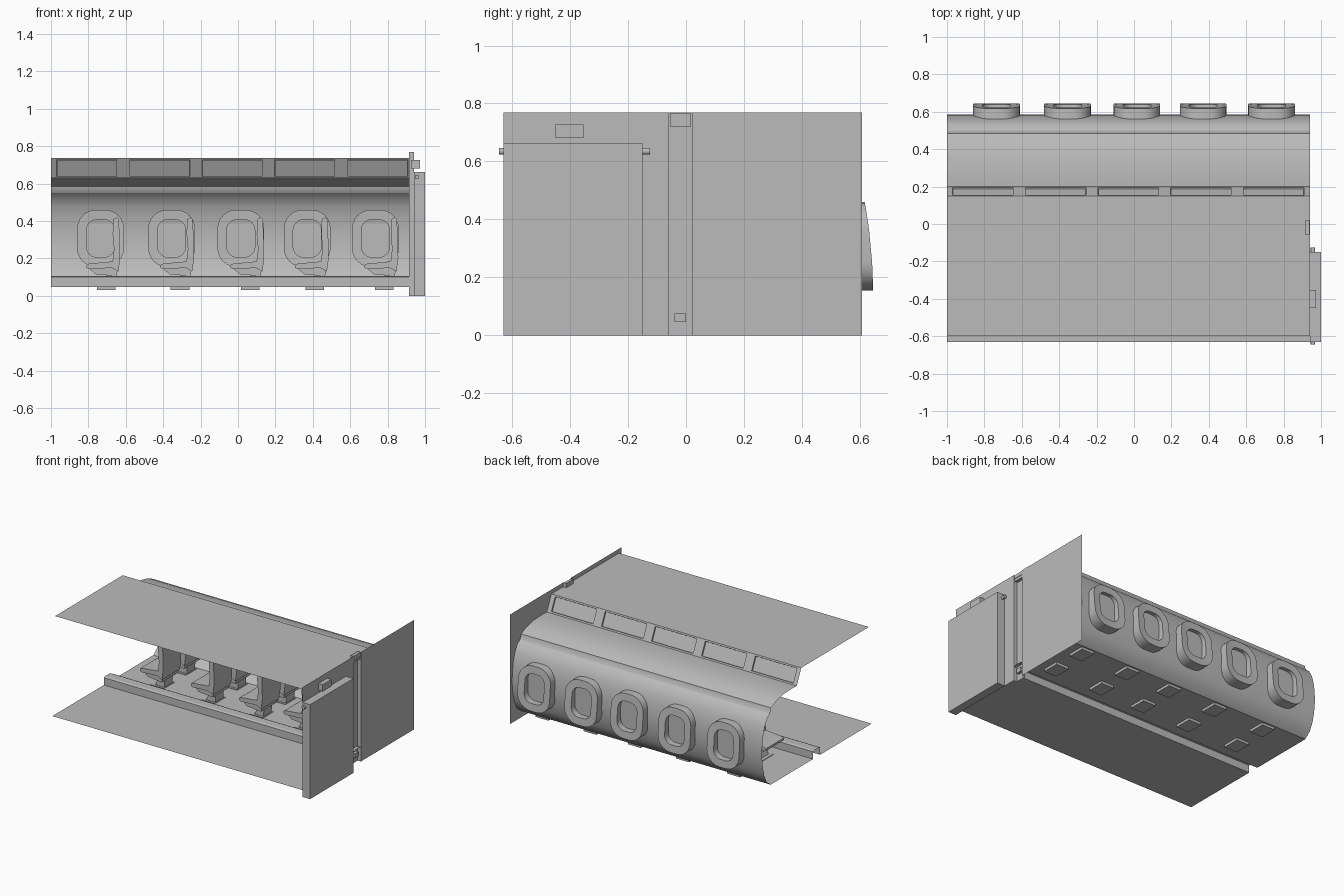
import bpy, bmesh, math
from mathutils import Vector

cube = bpy.data.objects.get("Cube")
if cube:
    bpy.data.objects.remove(cube, do_unlink=True)

grey = bpy.data.materials.new("plain grey")
grey.use_nodes = True
tone = (0.5, 0.5, 0.5, 1)
grey.diffuse_color = tone
grey.node_tree.nodes["Principled BSDF"].inputs["Base Color"].default_value = tone

LEFT, RIGHT = -1.0, 0.94      # ends of the cabin along x


def finish(bm, name, smooth=False, recalc=True):
    if recalc:
        bmesh.ops.recalc_face_normals(bm, faces=bm.faces)
    me = bpy.data.meshes.new(name)
    bm.to_mesh(me)
    bm.free()
    me.materials.append(grey)
    ob = bpy.data.objects.new(name, me)
    bpy.context.collection.objects.link(ob)
    if smooth:
        bpy.ops.object.select_all(action='DESELECT')
        ob.select_set(True)
        bpy.context.view_layer.objects.active = ob
        bpy.ops.object.shade_smooth_by_angle(angle=math.radians(30))
    return ob


def box(name, x, y, z):
    bm = bmesh.new()
    bmesh.ops.create_cube(bm, size=1)
    for v in bm.verts:
        v.co = [a + (c + 0.5) * (b - a) for c, (a, b) in zip(v.co, (x, y, z))]
    return finish(bm, name)


def sheet(name, profile, xs=(LEFT, RIGHT), smooth=False):
    """Open surface: a (y, z) profile swept along x."""
    bm = bmesh.new()
    rows = [[bm.verts.new((x, y, z)) for x in xs] for y, z in profile]
    for a, b in zip(rows, rows[1:]):
        for i in range(len(xs) - 1):
            bm.faces.new((a[i], a[i + 1], b[i + 1], b[i]))
    return finish(bm, name, smooth)


def prism(name, outline, y0, y1, smooth=False):
    """Solid: an (x, z) outline extruded along y."""
    bm = bmesh.new()
    face = bm.faces.new([bm.verts.new((x, y0, z)) for x, z in outline])
    out = bmesh.ops.extrude_face_region(bm, geom=[face])
    for v in out["geom"]:
        if isinstance(v, bmesh.types.BMVert):
            v.co.y = y1
    return finish(bm, name, smooth)


# Floor, ceiling and the hollow rail between the floor halves
sheet("front_floor", [(-0.63, 0.048), (-0.06, 0.048)])
sheet("back_floor", [(0.02, 0.048), (0.49, 0.048)])
sheet("floor_rail", [(-0.06, 0.048), (-0.06, 0.1), (-0.045, 0.105),
                     (0.005, 0.105), (0.02, 0.1), (0.02, 0.048)])
sheet("ceiling", [(-0.6, 0.738), (0.15, 0.738)])

# Side wall, curved outward
wall = [(0.5, 0.55), (0.53, 0.525), (0.555, 0.48), (0.573, 0.42), (0.583, 0.35),
        (0.585, 0.28), (0.578, 0.21), (0.562, 0.14), (0.535, 0.085), (0.49, 0.048)]
sheet("side_wall", wall, smooth=True)

# Overhead underside with the groove above the wall
sheet("overhead_lining", [(0.2, 0.63), (0.25, 0.632), (0.35, 0.628), (0.43, 0.61),
                          (0.485, 0.585), (0.488, 0.57), (0.5, 0.55)], smooth=True)

# Sloped strip holding recessed panels
edges = [LEFT]
for i in range(5):
    edges += [-0.98 + 0.3885 * i, -0.635 + 0.3885 * i]
edges.append(RIGHT)
bm = bmesh.new()
top = [bm.verts.new((x, 0.15, 0.738)) for x in edges]
low = [bm.verts.new((x, 0.2, 0.63)) for x in edges]
strip = [bm.faces.new((low[i + 1], low[i], top[i], top[i + 1])) for i in range(len(edges) - 1)]
bm.normal_update()
panels = strip[1::2]
side = 1 if panels[0].normal.y > 0 else -1
frame = bmesh.ops.inset_individual(bm, faces=panels, thickness=0.015)
bmesh.ops.inset_individual(bm, faces=panels, thickness=0.002, depth=-0.01 * side)
finish(bm, "overhead_panels", recalc=False)


# Windows: rounded frames recessed on both sides
def rounded(w, h, r, steps=6):
    pts = []
    for q, (sx, sz) in enumerate(((1, 1), (-1, 1), (-1, -1), (1, -1))):
        for k in range(steps + 1):
            a = math.pi / 2 * (q + k / steps)
            pts.append((sx * (w / 2 - r) + r * math.cos(a), sz * (h / 2 - r) + r * math.sin(a)))
    return pts


def outer_y(z):
    t = (z + 0.15) / 0.3
    return 0.645 - 0.028 * t * t


def window(x):
    big, small = rounded(0.25, 0.305, 0.1), rounded(0.15, 0.2, 0.055)
    flat = lambda y: (lambda z: y)
    stages = [(small, flat(0.578)), (small, flat(0.556)), (big, flat(0.552)),
              (big, outer_y), (small, lambda z: outer_y(z) - 0.004), (small, flat(0.595))]
    bm = bmesh.new()
    loops = [[bm.verts.new((x + px, f(pz), 0.307 + pz)) for px, pz in pts] for pts, f in stages]
    for a, b in zip(loops, loops[1:]):
        for i in range(len(a)):
            j = (i + 1) % len(a)
            bm.faces.new((a[i], a[j], b[j], b[i]))
    bm.faces.new(loops[0])
    bm.faces.new(loops[-1])
    finish(bm, "window_frame", True)


for x in (-0.735, -0.355, 0.015, 0.37, 0.735):
    window(x)


# Seats face the left end, two in each row
def seat(x, y):
    def part(name, pts, half, smooth=False):
        prism(name, [(x + px, pz) for px, pz in pts], y - half, y + half, smooth)
    box("seat_foot", (x - 0.125, x - 0.025), (y - 0.06, y + 0.06), (0.03, 0.052))
    part("seat_leg", [(-0.1, 0.05), (-0.03, 0.05), (-0.025, 0.12), (-0.07, 0.12)], 0.045)
    part("seat_frame", [(-0.13, 0.115), (-0.02, 0.105), (-0.01, 0.15), (-0.165, 0.145)], 0.085)
    part("seat_cushion", [(-0.18, 0.15), (-0.165, 0.143), (-0.03, 0.15), (-0.03, 0.185),
                          (-0.165, 0.172), (-0.18, 0.165)], 0.1)
    part("seat_back", [(-0.045, 0.15), (-0.01, 0.13), (0, 0.2), (-0.003, 0.33), (-0.008, 0.41),
                       (-0.018, 0.42), (-0.037, 0.41), (-0.04, 0.33), (-0.033, 0.25)], 0.1)


for x in (-0.63, -0.235, 0.14, 0.485, 0.857):
    for y in (0.17, 0.42):
        seat(x, y)

# End bulkhead, folded inward into a vertical channel
bm = bmesh.new()
plan = [(0.94, -0.63), (0.94, -0.06), (0.915, -0.06), (0.915, 0.02), (0.94, 0.02), (0.94, 0.607)]
rows = [[bm.verts.new((x, y, z)) for x, y in plan] for z in (0, 0.768)]
for i in range(len(plan) - 1):
    bm.faces.new((rows[0][i], rows[0][i + 1], rows[1][i + 1], rows[1][i]))
finish(bm, "bulkhead")

# Sliding door, its rod and small fittings
box("door", (0.942, 1.0), (-0.63, -0.15), (0, 0.663))
bm = bmesh.new()
bmesh.ops.create_cone(bm, cap_ends=True, segments=16, radius1=0.012, radius2=0.012, depth=0.52)
for v in bm.verts:
    v.co = Vector((0.957 + v.co.x, -0.385 + v.co.z, 0.635 + v.co.y))
finish(bm, "door_rod", True)
box("door_sensor", (0.925, 0.972), (-0.45, -0.353), (0.68, 0.727))
box("channel_top_fitting", (0.915, 0.937), (-0.055, 0.018), (0.72, 0.766))
box("channel_bottom_fitting", (0.915, 0.935), (-0.04, 0.0), (0.045, 0.075))
